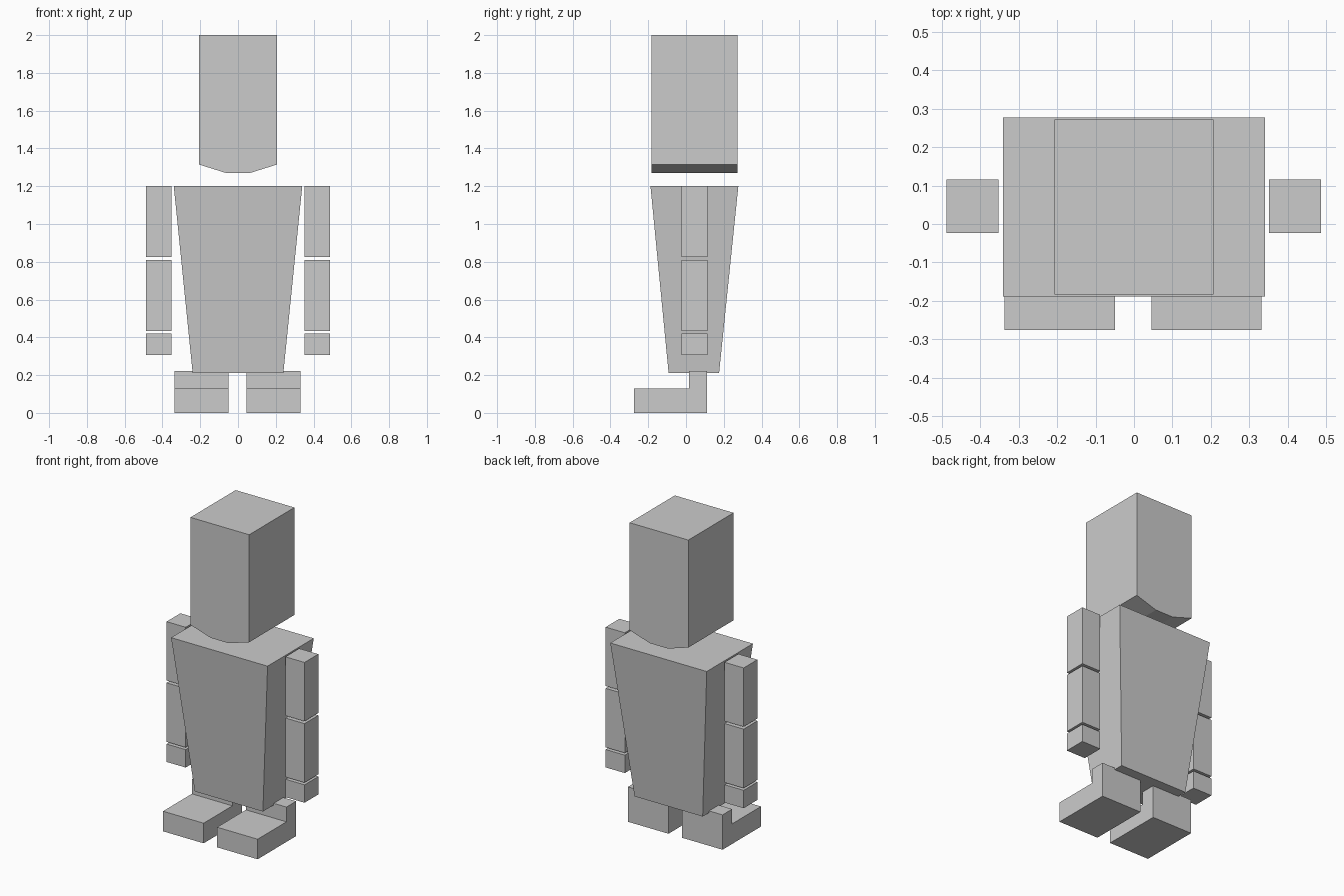
import bpy
import bmesh

if "Cube" in bpy.data.objects:
    bpy.data.objects.remove(bpy.data.objects["Cube"])

grey = bpy.data.materials.new("light grey")
grey.diffuse_color = (0.6, 0.6, 0.6, 1)
grey.use_nodes = True
grey.node_tree.nodes["Principled BSDF"].inputs["Base Color"].default_value = grey.diffuse_color


def finish(name, bm):
    bmesh.ops.recalc_face_normals(bm, faces=bm.faces[:])
    mesh = bpy.data.meshes.new(name)
    bm.to_mesh(mesh)
    bm.free()
    mesh.materials.append(grey)
    obj = bpy.data.objects.new(name, mesh)
    bpy.context.collection.objects.link(obj)


def loft(name, rings):
    """Solid spanned between two matching outlines."""
    bm = bmesh.new()
    a, b = [[bm.verts.new(p) for p in ring] for ring in rings]
    bm.faces.new(a)
    bm.faces.new(b)
    for i in range(len(a)):
        j = (i + 1) % len(a)
        bm.faces.new((a[i], a[j], b[j], b[i]))
    finish(name, bm)


def rect(x0, x1, y0, y1, z):
    return [(x0, y0, z), (x1, y0, z), (x1, y1, z), (x0, y1, z)]


# Head: outline with a chamfered chin, extruded front to back
head = [(-0.207, 2), (-0.207, 1.315), (-0.063, 1.27),
        (0.063, 1.27), (0.207, 1.315), (0.207, 2)]
loft("head", [[(x, y, z) for x, z in head] for y in (-0.183, 0.272)])

# Torso: tapers towards the hips
loft("torso", [rect(-0.24, 0.24, -0.092, 0.175, 0.21),
               rect(-0.34, 0.34, -0.188, 0.277, 1.2)])

# Feet with a raised ankle block at the heel
foot = [(-0.275, 0), (0.112, 0), (0.112, 0.222), (0.015, 0.222),
        (0.015, 0.128), (-0.275, 0.128)]
for side, x0, x1 in (("left", 0.045, 0.331), ("right", -0.336, -0.05)):
    loft(side + "_foot", [[(x, y, z) for y, z in foot] for x in (x0, x1)])

# Arms: three separate blocks on each side
for side, x0, x1 in (("left", 0.351, 0.486), ("right", -0.487, -0.352)):
    for part, z0, z1 in (("upper_arm", 0.825, 1.2), ("forearm", 0.434, 0.81),
                         ("hand", 0.306, 0.42)):
        loft(side + "_" + part, [rect(x0, x1, -0.024, 0.115, z) for z in (z0, z1)])
